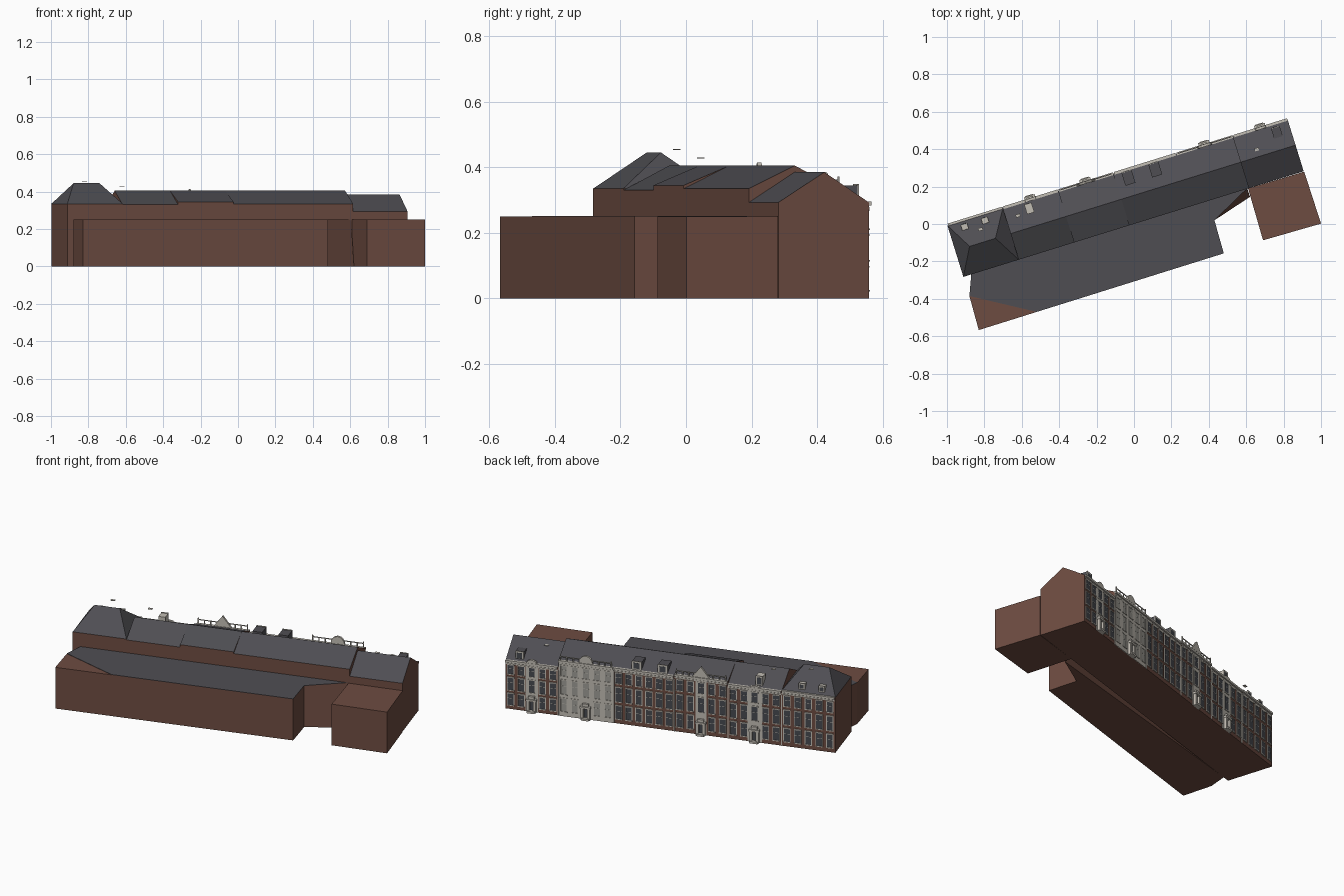
import bpy, bmesh, math
from mathutils import Matrix, Vector

if "Cube" in bpy.data.objects:
    bpy.data.objects.remove(bpy.data.objects["Cube"])


def material(name, col):
    m = bpy.data.materials.new(name)
    m.diffuse_color = (*col, 1)
    m.use_nodes = True
    m.node_tree.nodes["Principled BSDF"].inputs["Base Color"].default_value = m.diffuse_color
    return m


BRICK = material("brown brick", (0.155, 0.072, 0.053))
SLATE = material("grey slate", (0.078, 0.076, 0.086))
STONE = material("pale stone", (0.54, 0.51, 0.455))
GLASS = material("dark glass", (0.06, 0.066, 0.077))
PALE = material("pale grey panes", (0.34, 0.33, 0.30))

# The street range is built along local x, facade at local y = 0, then turned
STREET = (Matrix.Translation((-1, 0, 0)) @ Matrix.Rotation(math.atan2(0.565, 1.82), 4, 'Z')
          @ Matrix.Translation((0, -0.008, 0)))
DEPTH, RIDGE_Y = -0.288, -0.142


def finish(name, bm, mats, matrix=STREET, roof_rule=False):
    bmesh.ops.recalc_face_normals(bm, faces=bm.faces)
    if roof_rule:  # upward faces get the second material
        for f in bm.faces:
            f.normal_update()
            f.material_index = int(f.normal.z > 0.1)
    me = bpy.data.meshes.new(name)
    bm.to_mesh(me)
    bm.free()
    for m in mats:
        me.materials.append(m)
    ob = bpy.data.objects.new(name, me)
    ob.matrix_world = matrix
    bpy.context.collection.objects.link(ob)
    return ob


def add_prism(bm, pts, offset):
    """Closed prism from a 3D outline swept by an offset."""
    off = Vector(offset)
    a = [bm.verts.new(p) for p in pts]
    b = [bm.verts.new(Vector(p) + off) for p in pts]
    bm.faces.new(a)
    bm.faces.new(b[::-1])
    n = len(pts)
    for i in range(n):
        bm.faces.new((a[i], a[(i + 1) % n], b[(i + 1) % n], b[i]))
    return a


def add_box(bm, x0, x1, y0, y1, z0, z1):
    add_prism(bm, [(x0, y0, z0), (x1, y0, z0), (x1, y1, z0), (x0, y1, z0)], (0, 0, z1 - z0))


def boxes(name, mat, items):
    bm = bmesh.new()
    for b in items:
        add_box(bm, *b)
    return finish(name, bm, [mat])


def outline(name, mat, pts, z0, z1, foot=None):
    """Upright block; foot moves the last bottom corner."""
    bm = bmesh.new()
    a = add_prism(bm, [(x, y, z0) for x, y in pts], (0, 0, z1 - z0))
    if foot:
        a[-1].co.x, a[-1].co.y = foot
    return finish(name, bm, [mat], Matrix.Identity(4))


# Houses: start, end, eaves, ridge, window columns, half width of stone bay, portal
houses = [
    (0.00, 0.31, 0.335, 0.445, 5, 0, False),
    (0.31, 0.62, 0.330, 0.405, 5, 0.042, True),
    (0.62, 0.93, 0.345, 0.405, 5, 0.032, True),
    (0.93, 1.28, 0.335, 0.405, 6, 0, False),
    (1.28, 1.60, 0.335, 0.405, 5, 0.16, True),
    (1.60, 1.905, 0.293, 0.385, 5, 0.036, True),
]

trim, glass, pale_panes, stone_bays, bars, doors = [], [], [], [], [], []
for i, (s0, s1, e, r, cols, bay, portal) in enumerate(houses):
    bm = bmesh.new()
    if i == 0:  # hipped house
        add_box(bm, s0, s1, DEPTH, 0, 0, e)
        top = [f for f in bm.faces if f.calc_center_median().z > e - 0.001]
        c = list(top[0].verts)
        bmesh.ops.delete(bm, geom=top, context='FACES_ONLY')
        c.sort(key=lambda v: (v.co.x, v.co.y))
        p, q = (bm.verts.new((x, RIDGE_Y, r)) for x in (0.08, 0.225))
        for f in ((c[0], c[1], p), (c[2], c[3], q), (c[0], c[2], q, p), (c[1], c[3], q, p)):
            bm.faces.new(f)
    else:  # gabled house
        add_prism(bm, [(s0, 0, 0), (s0, DEPTH, 0), (s0, DEPTH, e), (s0, RIDGE_Y, r), (s0, 0, e)],
                  (s1 - s0, 0, 0))
    finish(f"house_{i + 1}", bm, [BRICK, SLATE], roof_rule=True)

    mid = (s0 + s1) / 2
    white_house = bay > 0.1
    if bay:
        stone_bays.append((mid - bay, mid + bay, -0.002, 0.002, 0, e))
    # Cornice, frieze and party strips
    trim += [(s0 + 0.004, s1 - 0.001, -0.006, 0.009, e - 0.010, e + 0.003),
             (s0 + 0.004, s1 - 0.001, -0.002, 0.003, e - 0.022, e - 0.014)]
    if i:
        trim.append((s0 - 0.003, s0 + 0.003, -0.002, 0.003, 0, e - 0.02))
    # Window grid
    step = (s1 - s0) / cols
    for k in range(cols):
        x = s0 + (k + 0.5) * step
        for row, (lo, hi) in enumerate(((0.09, 0.32), (0.40, 0.65), (0.73, 0.91))):
            if portal and row == 0 and abs(x - mid) < 0.01:
                continue
            z0, z1 = lo * e, hi * e
            w = 0.017
            for sx in (-1, 1):
                xc = x + sx * (w + 0.002)
                trim.append((xc - 0.002, xc + 0.002, -0.002, 0.004, z0, z1))
            trim.append((x - w - 0.004, x + w + 0.004, -0.002, 0.005, z1, z1 + 0.006))
            trim.append((x - w - 0.004, x + w + 0.004, -0.002, 0.006, z0 - 0.005, z0))
            panes = pale_panes if white_house else glass
            panes.append((x - w, x + w, -0.002, 0.003, z0, z1))
            zc = z0 + 0.6 * (z1 - z0)
            bars.append((x - w, x + w, 0, 0.0036, zc - 0.001, zc + 0.001))
    # Entrance portal
    if portal:
        for sx in (-1, 1):
            trim.append((mid + sx * 0.019 - 0.008, mid + sx * 0.019 + 0.008, 0, 0.018, 0, 0.07))
        trim += [(mid - 0.03, mid + 0.03, 0, 0.022, 0.07, 0.082),
                 (mid - 0.018, mid + 0.018, 0, 0.016, 0.082, 0.098),
                 (mid - 0.022, mid + 0.022, 0, 0.026, 0, 0.012)]
        doors.append((mid - 0.011, mid + 0.011, 0, 0.005, 0.012, 0.07))

boxes("stone_bays", STONE, stone_bays)
boxes("facade_trim", STONE, trim)
boxes("window_panes", GLASS, glass)
boxes("pale_window_panes", PALE, pale_panes)
boxes("glazing_bars", STONE, bars)
boxes("doors", GLASS, doors)

# Balustrades along the parapet of two houses
rail = []
for s0, s1, e in ((0.63, 0.92, 0.347), (1.29, 1.59, 0.337)):
    rail.append((s0, s1, 0, 0.005, e + 0.022, e + 0.026))
    n = 8
    for k in range(n + 1):
        x = s0 + 0.003 + (s1 - s0 - 0.006) * k / n
        h = 0.034 if k % 4 == 0 else 0.024
        rail.append((x - 0.003, x + 0.003, 0, 0.005, e, e + h))
boxes("balustrades", STONE, rail)


def crest(name, x, w, z, h, steps):
    """Gable crest; two steps make a triangle, more make an arch."""
    bm = bmesh.new()
    pts = [(x + w * math.cos(math.pi * k / steps), -0.006, z + h * math.sin(math.pi * k / steps))
           for k in range(steps + 1)]
    add_prism(bm, pts, (0, 0.014, 0))
    finish(name, bm, [STONE])


crest("pediment", 0.775, 0.05, 0.35, 0.065, 2)
crest("arched_crest", 1.44, 0.04, 0.34, 0.045, 8)
crest("bay_crest_left", 0.465, 0.03, 0.332, 0.012, 6)
crest("bay_crest_right", 1.753, 0.03, 0.295, 0.022, 6)

# Dormers: centre, half width, front, back, bottom, top, roof material
dormers = [
    (1.00, 0.028, -0.010, -0.080, 0.335, 0.385, SLATE),
    (1.15, 0.028, -0.010, -0.080, 0.335, 0.385, SLATE),
    (0.445, 0.020, -0.020, -0.070, 0.335, 0.392, STONE),
    (0.086, 0.018, -0.022, -0.050, 0.345, 0.382, STONE),
    (0.200, 0.018, -0.022, -0.050, 0.345, 0.382, STONE),
    (1.830, 0.024, -0.020, -0.075, 0.295, 0.345, SLATE),
]
for i, (x, w, y0, y1, z0, z1, mat) in enumerate(dormers):
    boxes(f"dormer_{i + 1}", mat, [(x - w, x + w, y1, y0, z0, z1)])
    boxes(f"dormer_front_{i + 1}", STONE, [(x - w, x + w, y0, y0 + 0.004, z0, z1 + 0.004)])
    boxes(f"dormer_pane_{i + 1}", GLASS,
          [(x - 0.65 * w, x + 0.65 * w, y0, y0 + 0.005, z0 + 0.010, z1 - 0.006)])

# Small chimney caps above the roof
boxes("chimney_caps", STONE, [(x - 0.012, x + 0.012, y - 0.008, y + 0.008, z, z + 0.003)
                              for x, y, z in ((0.163, -0.072, 0.453), (0.376, -0.062, 0.427),
                                              (1.70, -0.102, 0.366))])

# Rear annex, its slate covering, and the end block
annex = [(-0.87, -0.268), (-0.88, -0.385), (-0.83, -0.567), (0.48, -0.157), (0.43, 0.02),
         (0.605, 0.19)]
outline("annex", BRICK, annex, 0, 0.25, foot=(0.62, 0.145))
outline("annex_roof", SLATE, [(-0.87, -0.268), (-0.88, -0.385), (-0.52, -0.47), (0.48, -0.157),
                              (0.43, 0.02), (0.605, 0.19)], 0.25, 0.252)
outline("end_block", BRICK, [(0.69, -0.087), (1.0, 0.002), (0.91, 0.28), (0.61, 0.19)], 0, 0.25)
